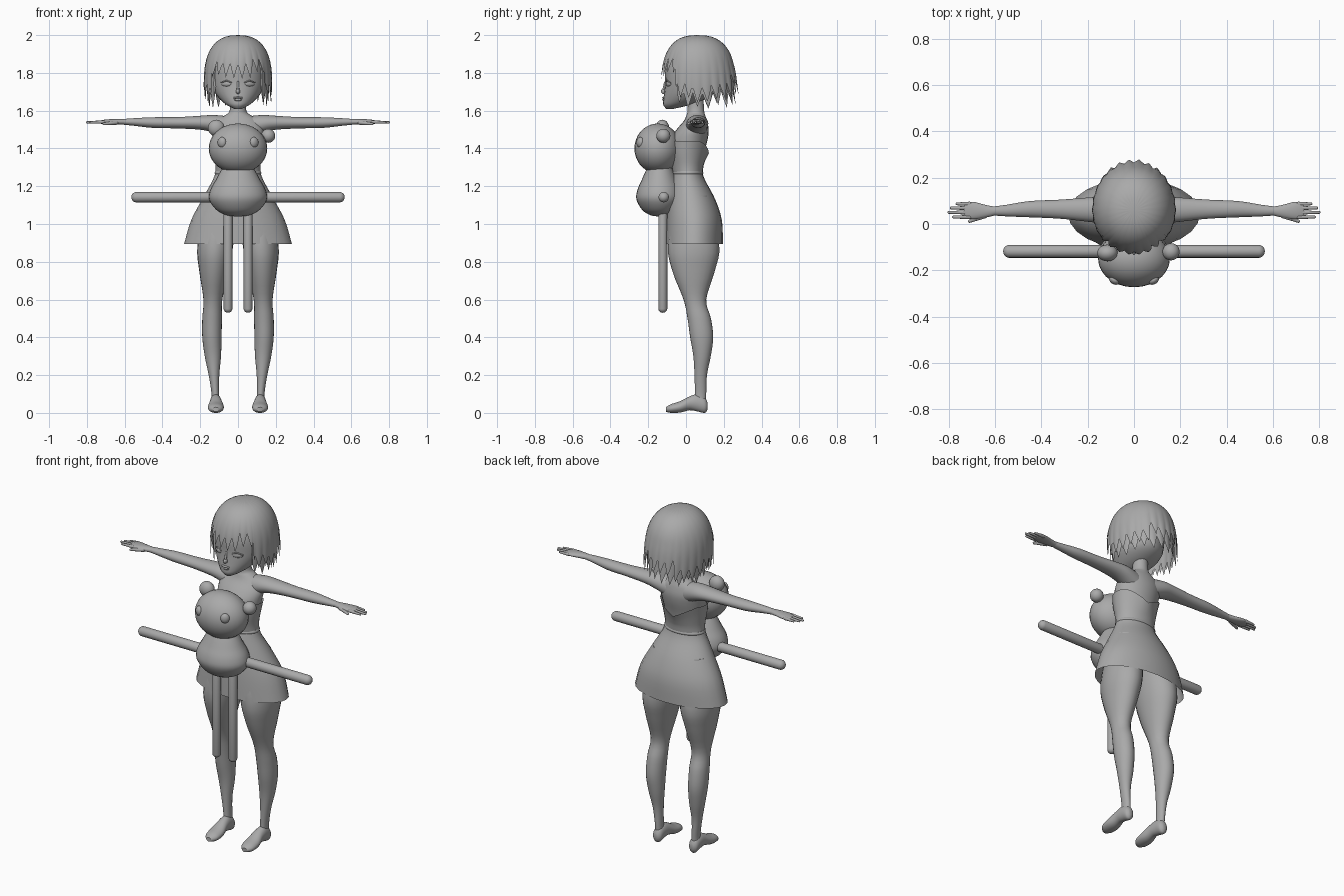
import bpy, bmesh, math, random
from mathutils import Matrix, Vector

cube = bpy.data.objects.get("Cube")
if cube:
    bpy.data.objects.remove(cube)

grey = bpy.data.materials.new("plain_grey")
grey.use_nodes = True
colour = (0.4, 0.4, 0.4, 1)
grey.diffuse_color = colour
grey.node_tree.nodes["Principled BSDF"].inputs["Base Color"].default_value = colour
parts = []


def finish(name, bm, mirror=False):
    bmesh.ops.recalc_face_normals(bm, faces=bm.faces)
    mesh = bpy.data.meshes.new(name)
    bm.to_mesh(mesh)
    bm.free()
    mesh.materials.append(grey)
    obj = bpy.data.objects.new(name, mesh)
    bpy.context.collection.objects.link(obj)
    if mirror:
        obj.modifiers.new("Mirror", "MIRROR")
    parts.append(obj)
    return obj


def spline(rows, steps=4):
    """Smooth the table of sections with a Catmull-Rom curve."""
    pts = [Vector(r) for r in rows]
    pts = [pts[0]] + pts + [pts[-1]]
    out = []
    for a, b, c, d in zip(pts, pts[1:], pts[2:], pts[3:]):
        for i in range(steps):
            t = i / steps
            out.append(0.5 * (2 * b + (c - a) * t + (2 * a - 5 * b + 4 * c - d) * t * t
                              + (3 * b - a - 3 * c + d) * t ** 3))
    return out + [pts[-1]]


def loft(name, axis, rows, mirror=False, caps=True, sides=24):
    """Elliptical sections: place on the axis, two centre values, two radii."""
    bm = bmesh.new()
    rings = []
    for t, c, d, r, q in spline(rows):
        ring = []
        for i in range(sides):
            a = math.tau * i / sides
            co = [c + r * math.cos(a), d + q * math.sin(a)]
            co.insert("xyz".index(axis), t)
            ring.append(bm.verts.new(co))
        rings.append(ring)
    for lo, hi in zip(rings, rings[1:]):
        for i in range(sides):
            j = (i + 1) % sides
            bm.faces.new((lo[i], lo[j], hi[j], hi[i]))
    if caps:
        bm.faces.new(rings[0])
        bm.faces.new(rings[-1])
    return finish(name, bm, mirror)


def ball(name, centre, radii, turn=0, mirror=False):
    bm = bmesh.new()
    place = (Matrix.Translation(centre) @ Matrix.Rotation(turn, 4, "Z")
             @ Matrix.Diagonal((*radii, 1)))
    bmesh.ops.create_uvsphere(bm, u_segments=28, v_segments=18, radius=1, matrix=place)
    return finish(name, bm, mirror)


def capsule(name, start, end, r1, r2, mirror=False):
    """Round-ended rod from start to end."""
    bm = bmesh.new()
    bmesh.ops.create_uvsphere(bm, u_segments=16, v_segments=11, radius=1)
    start, end = Vector(start), Vector(end)
    way = end - start
    turn = way.to_track_quat("Z", "Y")
    for v in bm.verts:
        top = v.co.z > 0
        v.co = (end if top else start) + turn @ (v.co * (r2 if top else r1))
    return finish(name, bm, mirror)


def hair(name, scale, strands, tips, seed):
    """Domed cap with a pointed lower edge; tips are front, side and back heights."""
    random.seed(seed)
    bm = bmesh.new()
    per, steps, crown = 6, 16, 2.0 - (1 - scale) * 0.15
    cols = strands * per
    shift = [random.uniform(-0.02, 0.02) for _ in range(strands)]
    grid = []
    for j in range(cols):
        phi = math.tau * j / cols - math.pi
        p = abs(phi)
        edge = abs((j % per) / per * 2 - 1)
        tip = tips[0] if p < 0.9 else tips[1] if p < 2.6 else tips[2]
        low = tip + shift[j // per] + 0.075 * edge
        col = []
        for i in range(steps + 1):
            s = i / steps
            z = crown - (crown - low) * s ** 1.6
            u = min(1, (crown - z) / 0.25)
            dome = scale * (1 - (1 - u) ** 2.5) ** 0.4
            dome *= 1 + 0.03 * (0.5 - edge) * s ** 4
            wide = 0.18 * (1 - 0.5 * max(0, 1.72 - z))
            deep = 0.19 if p < math.pi / 2 else 0.2 + 0.1 * max(0, 1.85 - z)
            col.append(bm.verts.new((wide * dome * math.sin(phi),
                                     0.06 - deep * dome * math.cos(phi), z)))
        grid.append(col)
    for j in range(cols):
        a, b = grid[j], grid[(j + 1) % cols]
        for i in range(steps):
            bm.faces.new((a[i], a[i + 1], b[i + 1], b[i]))
    bmesh.ops.remove_doubles(bm, verts=bm.verts, dist=0.0002)
    return finish(name, bm)


# Head and face
loft("head", "z", [
    (1.61, 0, -.085, .02, .02), (1.63, 0, -.05, .06, .07), (1.66, 0, -.01, .095, .11),
    (1.70, 0, .02, .125, .135), (1.75, 0, .03, .14, .14), (1.82, 0, .035, .14, .145),
    (1.89, 0, .04, .125, .13), (1.94, 0, .045, .09, .095), (1.965, 0, .045, .03, .03)])
ball("eye", (.062, -.092, 1.742), (.029, .009, .014), 0.45, True)
capsule("upper_lid_inner", (.036, -.106, 1.75), (.062, -.1, 1.759), .003, .004, True)
capsule("upper_lid_outer", (.062, -.1, 1.759), (.09, -.083, 1.748), .004, .003, True)
ball("nose", (0, -.115, 1.702), (.011, .018, .014))
capsule("nose_bridge", (0, -.11, 1.75), (0, -.119, 1.706), .006, .007)
ball("upper_lip", (0, -.117, 1.668), (.027, .009, .006))
ball("lower_lip", (0, -.116, 1.658), (.022, .01, .007))

# Hair in two layers
hair("hair_outer", 1, 26, (1.785, 1.655, 1.70), 4)
hair("hair_inner", 0.91, 22, (1.83, 1.63, 1.63), 9)

# Torso with neck
loft("torso", "z", [
    (1.22, 0, .01, .115, .07), (1.30, 0, .008, .112, .078), (1.38, 0, .008, .122, .09),
    (1.45, 0, .018, .132, .097), (1.50, 0, .035, .135, .085), (1.545, 0, .05, .115, .062),
    (1.575, 0, .052, .07, .05), (1.60, 0, .052, .044, .044), (1.68, 0, .05, .04, .042)])

# Dress
bodice = loft("dress_bodice", "z", [
    (1.26, 0, .01, .12, .078), (1.31, 0, .008, .119, .085), (1.38, 0, .008, .13, .098),
    (1.44, 0, .016, .14, .105)], caps=False)
for v in bodice.data.vertices:
    if v.co.z > 1.31 and v.co.y > 0.03:
        v.co.z -= (v.co.z - 1.31) * max(0, 1 - abs(v.co.x) / 0.12) * 0.5
loft("waist_band", "z", [
    (1.262, 0, .01, .12, .078), (1.27, 0, .01, .124, .082), (1.28, 0, .01, .12, .078)])
loft("dress_skirt", "z", [
    (1.275, 0, .01, .119, .076), (1.23, 0, .012, .135, .09), (1.13, 0, .03, .19, .125),
    (1.02, 0, .043, .248, .147), (.895, 0, .043, .285, .152)], caps=False)

# Arms and hands
loft("arm", "x", [
    (.05, .055, 1.51, .055, .06), (.13, .06, 1.53, .058, .047), (.2, .062, 1.536, .052, .037),
    (.32, .064, 1.536, .041, .03), (.45, .064, 1.537, .035, .028), (.55, .058, 1.54, .025, .02),
    (.62, .056, 1.541, .018, .014)], True)
loft("palm", "x", [
    (.60, .056, 1.541, .019, .015), (.64, .055, 1.541, .027, .015), (.69, .058, 1.541, .037, .013),
    (.72, .059, 1.54, .035, .01), (.735, .059, 1.54, .025, .006)], True)
for finger, y, reach in (("index", .03, .785), ("middle", .05, .805),
                         ("ring", .069, .795), ("little", .087, .77)):
    capsule(finger + "_finger", (.71, y, 1.54), (reach - .006, y, 1.538), .0095, .006, True)
capsule("thumb", (.645, .036, 1.537), (.71, .012, 1.53), .012, .007, True)

# Legs and feet
loft("leg", "z", [
    (1.15, .09, .03, .085, .09), (.89, .12, .04, .095, .136), (.75, .128, .04, .077, .112),
    (.6, .133, .047, .05, .06), (.5, .137, .07, .052, .062), (.4, .138, .083, .051, .061),
    (.3, .133, .085, .043, .046), (.2, .127, .078, .028, .033), (.1, .12, .077, .02, .03),
    (.05, .119, .075, .022, .03)], True)
loft("foot", "y", [
    (.115, .118, .036, .012, .016), (.1, .118, .04, .027, .04), (.06, .118, .053, .03, .045),
    (.02, .117, .051, .033, .037), (-.03, .117, .032, .042, .03), (-.08, .117, .023, .038, .023),
    (-.106, .117, .018, .016, .012)], True)

# Toy bear held in front
ball("toy_head", (0, -.15, 1.40), (.155, .123, .132))
profile = [(1.04, .015), (1.048, .065), (1.075, .115), (1.13, .153),
           (1.18, .147), (1.23, .12), (1.27, .098), (1.3, .08)]
loft("toy_body", "z", [(z, 0, -.14, r, r * 0.8) for z, r in profile], sides=28)
ball("toy_right_ear", (-.115, -.125, 1.508), (.044, .036, .044))
ball("toy_left_ear", (.16, -.12, 1.467), (.037, .037, .037))
ball("toy_eye", (.085, -.242, 1.432), (.025, .018, .028), 0.6, True)
capsule("toy_arm", (.1, -.118, 1.142), (.537, -.118, 1.142), .028, .028, True)
capsule("toy_leg", (.053, -.123, 1.1), (.053, -.123, .554), .024, .024, True)

# Smooth shading with sharp edges kept
bpy.ops.object.select_all(action="DESELECT")
for obj in parts:
    obj.select_set(True)
bpy.context.view_layer.objects.active = parts[0]
bpy.ops.object.shade_smooth_by_angle(angle=math.radians(45))
